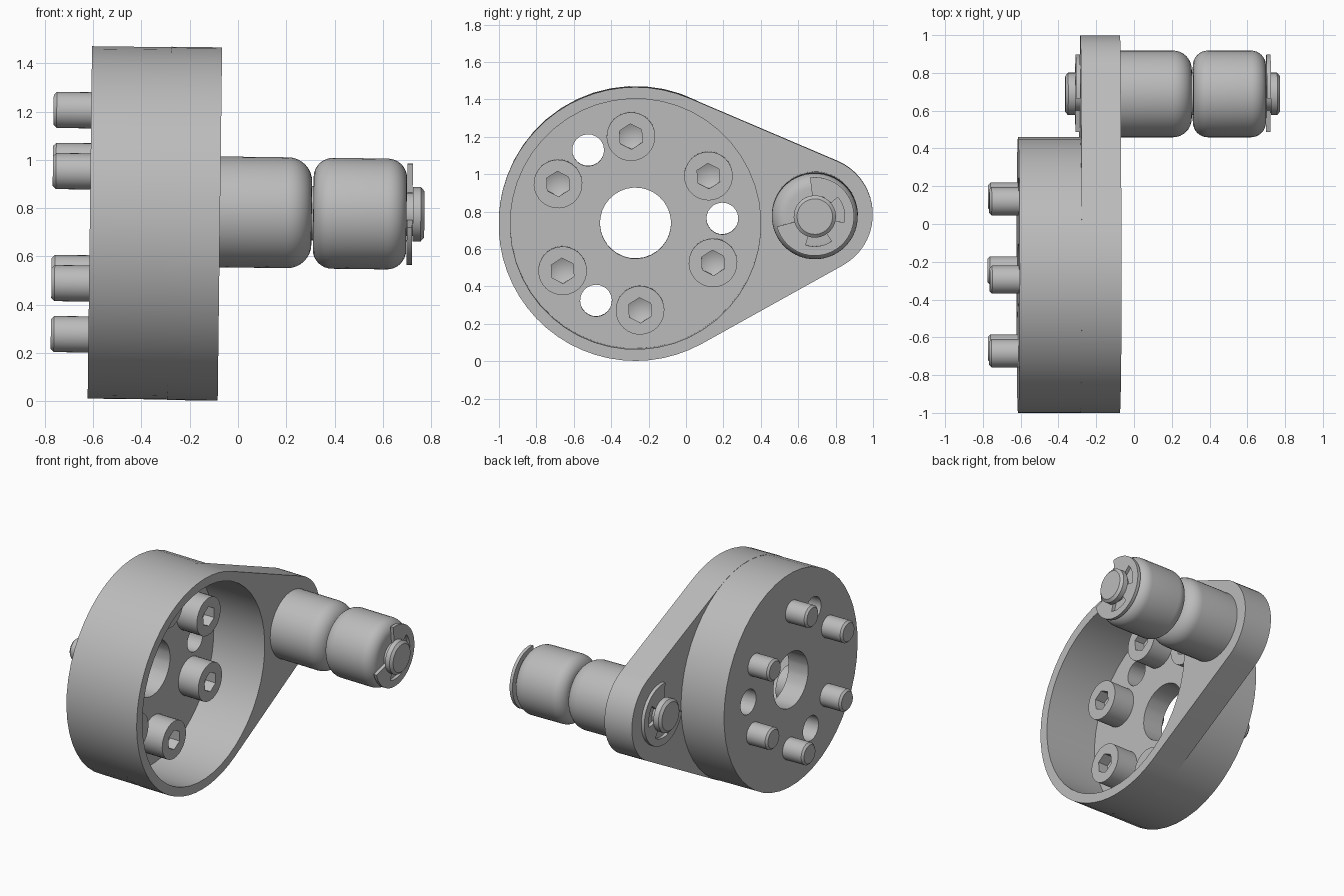
import bpy, bmesh
from math import sin, cos, pi, radians, asin
from mathutils import Matrix

if "Cube" in bpy.data.objects:
    bpy.data.objects.remove(bpy.data.objects["Cube"])

# Parts are built round the x axis, then the assembly is set slightly tilted
PLACE = (Matrix.Translation((0, -0.27, 0.733))
         @ Matrix.Rotation(0.0125, 4, 'Y') @ Matrix.Rotation(radians(3), 4, 'X'))
PIN_Y = 0.96
BOLT_R = 0.465

steel = bpy.data.materials.new("grey_steel")
steel.diffuse_color = (0.5, 0.5, 0.5, 1)
steel.use_nodes = True
steel.node_tree.nodes["Principled BSDF"].inputs["Base Color"].default_value = steel.diffuse_color


def finish(name, bm):
    bmesh.ops.remove_doubles(bm, verts=bm.verts, dist=1e-5)
    bmesh.ops.recalc_face_normals(bm, faces=bm.faces)
    mesh = bpy.data.meshes.new(name)
    bm.to_mesh(mesh)
    bm.free()
    ob = bpy.data.objects.new(name, mesh)
    bpy.context.collection.objects.link(ob)
    mesh.materials.append(steel)
    ob.matrix_world = PLACE
    return ob


def lathe(name, profile, y=0, z=0, n=48):
    """Spin (x, radius) points, which start and end on the axis."""
    bm = bmesh.new()
    rings = []
    for x, r in profile:
        if r == 0:
            rings.append([bm.verts.new((x, y, z))] * n)
        else:
            rings.append([bm.verts.new((x, y + r * cos(pi / 2 + 2 * pi * i / n),
                                        z + r * sin(pi / 2 + 2 * pi * i / n))) for i in range(n)])
    for a, b in zip(rings, rings[1:]):
        for i in range(n):
            j = (i + 1) % n
            bm.faces.new(list(dict.fromkeys((a[i], a[j], b[j], b[i]))))
    return finish(name, bm)


def cylinder(name, x0, x1, r, y=0, z=0, n=48):
    return lathe(name, [(x0, 0), (x0, r), (x1, r), (x1, 0)], y, z, n)


def prism(name, outline, x0, x1):
    bm = bmesh.new()
    face = bm.faces.new([bm.verts.new((x0, y, z)) for y, z in outline])
    ext = bmesh.ops.extrude_face_region(bm, geom=[face])
    for v in ext["geom"]:
        if isinstance(v, bmesh.types.BMVert):
            v.co.x = x1
    return finish(name, bm)


def boolean(target, tool, op='DIFFERENCE'):
    mod = target.modifiers.new("cut", 'BOOLEAN')
    mod.operation, mod.object, mod.solver = op, tool, 'EXACT'
    bpy.context.view_layer.update()
    bpy.context.view_layer.objects.active = target
    bpy.ops.object.modifier_apply(modifier=mod.name)
    bpy.data.objects.remove(tool)


def arc(r, a0, a1, n, cy=0):
    return [(cy + r * cos(radians(a0 + (a1 - a0) * i / n)),
             r * sin(radians(a0 + (a1 - a0) * i / n))) for i in range(n + 1)]


def fillet(cx, cr, r, a0, a1, n=8):
    return [(cx + r * cos(radians(a0 + (a1 - a0) * i / n)),
             cr + r * sin(radians(a0 + (a1 - a0) * i / n))) for i in range(n + 1)]


# Cup with a tapering crank arm, bored out from the front
tilt = 90 - asin((0.732 - 0.31) / PIN_Y) * 180 / pi
housing = prism("crank_housing",
                arc(0.732, tilt, 360 - tilt, 40) + arc(0.31, -tilt, tilt, 18, PIN_Y),
                -0.285, -0.075)
boolean(housing, cylinder("cup", -0.614, -0.2, 0.731), 'UNION')
boolean(housing, cylinder("bore", -0.465, 0.1, 0.67))
boolean(housing, cylinder("centre_bore", -0.8, -0.3, 0.19, n=32))
for k in range(3):
    a = 2 * pi * k / 3
    boolean(housing, cylinder("vent", -0.8, -0.3, 0.085, BOLT_R * cos(a), BOLT_R * sin(a), 24))

# Six socket head bolts through the cup floor
for k in range(6):
    a = pi / 6 + k * pi / 3
    y, z = BOLT_R * cos(a), BOLT_R * sin(a)
    bolt = lathe(f"bolt_{k + 1}",
                 [(-0.77, 0), (-0.77, 0.062), (-0.757, 0.075), (-0.465, 0.075),
                  (-0.465, 0.13), (-0.312, 0.13), (-0.312, 0)], y, z, 32)
    boolean(bolt, lathe("socket", [(-0.25, 0), (-0.25, 0.068), (-0.385, 0.068), (-0.42, 0)],
                        y, z, 6))

# Two rounded rollers on the crank pin
lathe("inner_roller", [(-0.08, 0), (-0.08, 0.23)] + fillet(0.205, 0.13, 0.1, 90, 0)
      + [(0.305, 0)], PIN_Y)
lathe("outer_roller", [(0.311, 0)] + fillet(0.391, 0.15, 0.08, 180, 90)
      + fillet(0.618, 0.15, 0.08, 90, 0) + [(0.698, 0)], PIN_Y)

# Crank pin with a clip groove at each end
lathe("crank_pin", [(-0.365, 0), (-0.365, 0.095), (-0.35, 0.113), (-0.312, 0.113),
                    (-0.312, 0.09), (-0.28, 0.09), (-0.28, 0.113), (0.69, 0.113),
                    (0.69, 0.09), (0.724, 0.09), (0.724, 0.113), (0.757, 0.113),
                    (0.772, 0.095), (0.772, 0)], PIN_Y, n=32)

# Open retaining clips with three inner teeth
clip = arc(0.21, -168, 94, 36, PIN_Y)
for r, a0, a1 in ((0.09, 94, 37), (0.16, 37, -15), (0.09, -15, -59),
                  (0.16, -59, -111), (0.09, -111, -168)):
    clip += arc(r, a0, a1, 8, PIN_Y)
prism("outer_clip", clip, 0.7, 0.722)
prism("inner_clip", clip, -0.31, -0.287)

# Smooth round surfaces, keep edges crisp
for ob in bpy.context.collection.objects:
    bpy.ops.object.select_all(action='DESELECT')
    ob.select_set(True)
    bpy.context.view_layer.objects.active = ob
    bpy.ops.object.shade_smooth_by_angle(angle=radians(30))
